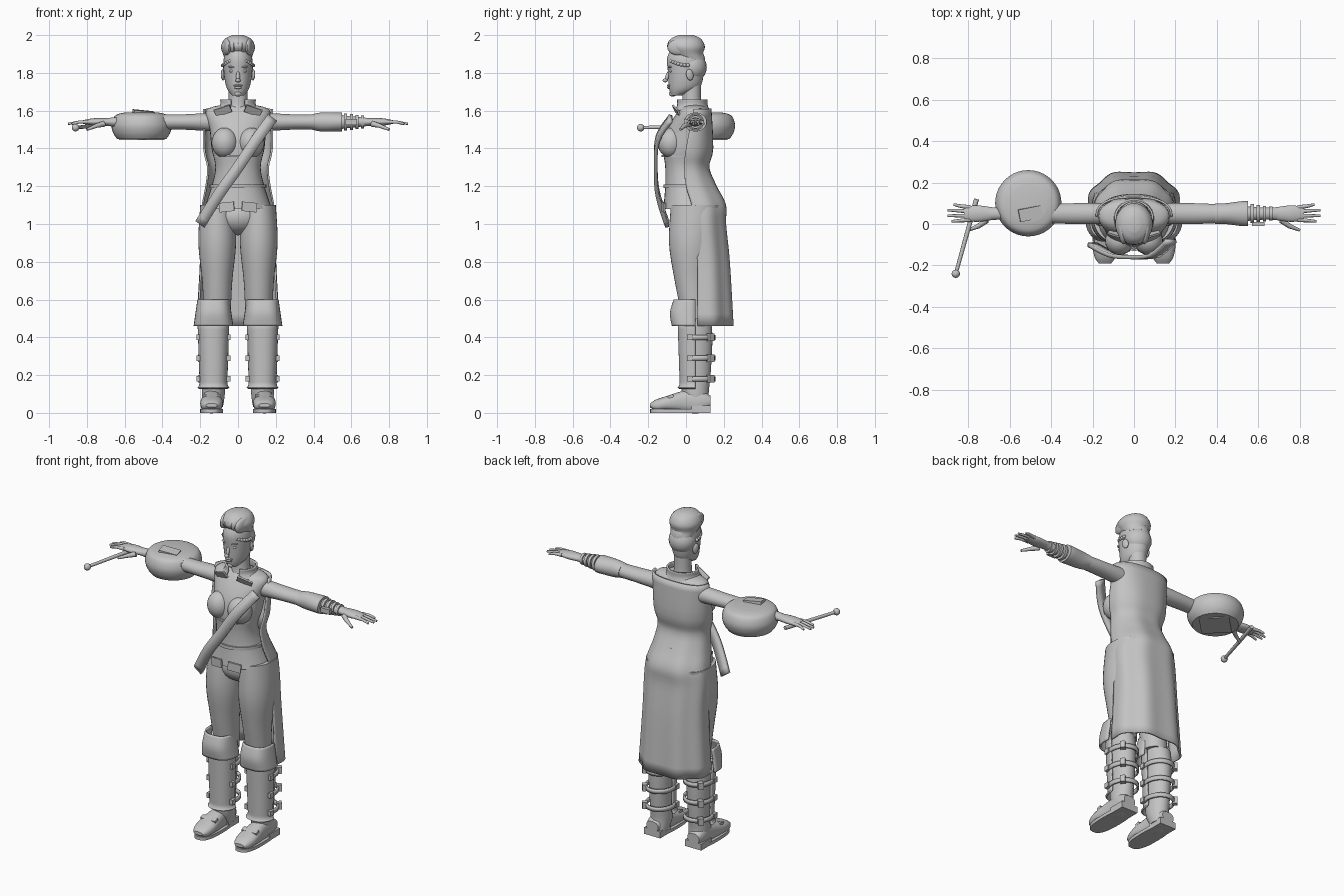
import bpy
import bmesh
from math import sin, cos, pi, radians, copysign
from mathutils import Vector, Matrix, Euler

cube = bpy.data.objects.get("Cube")
if cube:
    bpy.data.objects.remove(cube)

grey = bpy.data.materials.new("plain grey")
grey.use_nodes = True
grey.diffuse_color = (.55, .55, .55, 1)
for node in grey.node_tree.nodes:
    if node.type == 'BSDF_PRINCIPLED':
        node.inputs["Base Color"].default_value = grey.diffuse_color


def add(name, bm, mirror=False, thickness=None):
    """Turn a bmesh into a smooth shaded object that keeps its sharp edges."""
    bmesh.ops.recalc_face_normals(bm, faces=bm.faces)
    for face in bm.faces:
        face.smooth = True
    for edge in bm.edges:
        edge.smooth = edge.calc_face_angle(0) < radians(45)
    mesh = bpy.data.meshes.new(name)
    bm.to_mesh(mesh)
    bm.free()
    mesh.materials.append(grey)
    obj = bpy.data.objects.new(name, mesh)
    bpy.context.collection.objects.link(obj)
    if thickness:
        solidify = obj.modifiers.new("thickness", 'SOLIDIFY')
        solidify.thickness = thickness
        solidify.offset = 0
    if mirror:
        obj.modifiers.new("mirror", 'MIRROR')


def spline(points, steps):
    """Catmull-Rom curve through vectors of any length."""
    points = [points[0], *points, points[-1]]
    path = []
    for before, start, end, after in zip(points, points[1:], points[2:], points[3:]):
        leave, arrive = (end - before) / 2, (after - start) / 2
        for step in range(steps):
            t = step / steps
            straight = start.lerp(end, t)
            bend = (leave - end + start) * (1 - t) - (arrive - end + start) * t
            path.append(straight + bend * t * (1 - t))
    return path + [points[-1]]


def skin(bm, rings, closed):
    """Join neighbouring rings of vertices with quads, and cap closed ones."""
    for low, high in zip(rings, rings[1:]):
        for i in range(len(low) if closed else len(low) - 1):
            k = (i + 1) % len(low)
            bm.faces.new((low[i], low[k], high[k], high[i]))
    if closed:
        bm.faces.new(rings[0])
        bm.faces.new(rings[-1])


def section(position, width, depth=None, shift=0):
    return Vector((position, width, depth or width, shift))


def loft(name, sections, centre=(0, 0), axis='z', sides=32, steps=4, power=2, arc=None, ripple=0, **options):
    """Skin rounded sections along an axis; an arc in degrees leaves an open shell."""
    bm = bmesh.new()
    start, end = arc or (0, 360)
    path = spline([section(*values) for values in sections], steps)
    rings = []
    for row, (along, width, depth, shift) in enumerate(path):
        ring = []
        for i in range(sides + bool(arc)):
            angle = radians(start + (end - start) * i / sides)
            fold = 1 - ripple * row / len(path) * cos(angle * 8)
            c, s = (copysign(abs(v) ** (2 / power), v) * fold for v in (cos(angle), sin(angle)))
            a, b = centre[0] + width * c, centre[1] + shift + depth * s
            ring.append(bm.verts.new({'z': (a, b, along), 'x': (along, a, b), 'y': (a, along, b)}[axis]))
        rings.append(ring)
    skin(bm, rings, not arc)
    add(name, bm, **options)


def band(name, position, half, width, depth, centre, **options):
    loft(name, [(position - half, width, depth), (position + half, width, depth)], centre, steps=1, **options)


def blob(name, centre, size, turn=(0, 0, 0), **options):
    bm = bmesh.new()
    bmesh.ops.create_uvsphere(bm, u_segments=20, v_segments=12, radius=1)
    bm.transform(Matrix.LocRotScale(Vector(centre), Euler(turn), Vector(size)))
    add(name, bm, **options)


def box(name, centre, size, turn=(0, 0, 0), **options):
    bm = bmesh.new()
    bmesh.ops.create_cube(bm, size=1)
    bm.transform(Matrix.LocRotScale(Vector(centre), Euler(turn), Vector(size)))
    add(name, bm, **options)


def rod(name, points, thick, thin, sides=10, **options):
    """Round rod through points, tapering from thick to thin."""
    bm = bmesh.new()
    points = [Vector(point) for point in points]
    aim = (points[-1] - points[0]).to_track_quat('Z', 'Y')
    rings = []
    for row, point in enumerate(points):
        radius = thick + (thin - thick) * row / (len(points) - 1)
        turns = [pi * 2 * i / sides for i in range(sides)]
        rings.append([bm.verts.new(point + aim @ Vector((cos(t), sin(t), 0)) * radius) for t in turns])
    skin(bm, rings, True)
    add(name, bm, **options)


# Torso with tunic
loft("tunic", [(1.08, .18, .15, .03), (1.2, .14, .13, .02), (1.3, .12, .1, -.01), (1.4, .14, .12),
               (1.5, .15, .12, .02), (1.6, .17, .08, .04), (1.63, .09, .05, .04)], power=2.2)
blob("bust", (.07, -.08, 1.43), (.07, .07, .08), mirror=True)
band("waist_belt", 1.2, .01, .15, .14, (0, .02))
band("bodice_seam", 1.36, .005, .13, .12, (0, -.01))
box("tunic_hem_flap", (.06, -.12, 1.09), (.08, .01, .05), (0, .1, .2), mirror=True)
blob("hips", (0, .04, 1.04), (.15, .12, .1))

# Long open coat, collar and lapels
loft("coat", [(1.61, .18, .09, .04), (1.4, .18, .14), (1.3, .16, .13, -.01), (1.2, .17, .16),
              (1.1, .19, .18, .03), (1, .2, .16, .05), (.8, .2, .17, .06), (.46, .22, .19, .06)],
     arc=(0, 180), sides=48, power=2.4, ripple=.03, thickness=.01)
loft("collar", [(1.6, .11, .09), (1.63, .09, .08), (1.66, .09, .08)], (0, .03),
     arc=(-65, 245), thickness=.01)
box("lapel", (.08, -.05, 1.6), (.09, .01, .04), (.5, .3, .3), mirror=True)

# Diagonal chest strap
strap = bmesh.new()
across = Vector((.8, 0, -.6)) * .03
route = [(.18, -.08, 1.56), (.1, -.15, 1.45), (0, -.16, 1.3), (-.1, -.15, 1.16), (-.2, -.1, 1)]
skin(strap, [[strap.verts.new(spot + across), strap.verts.new(spot - across)]
             for spot in spline([Vector(spot) for spot in route], 4)], False)
add("chest_strap", strap, thickness=.02)

# Legs and boots
leg = (.13, .05)
foot_x = .14
loft("thigh", [(1.1, .09, .13), (.9, .1, .12, -.02), (.7, .08, .09, -.02), (.5, .07)],
     (.11, .05), mirror=True)
loft("boot_shaft", [(.5, .07, .08), (.4, .07, .09), (.2, .06, .08), (.1, .06, .07), (.03, .05, .06, .02)],
     leg, mirror=True)
loft("shin_guard", [(.5, .08, .09), (.2, .07, .08), (.15, .07, .08), (.13, .08, .09)],
     leg, arc=(180, 360), power=2.3, thickness=.01, mirror=True)
loft("knee_guard", [(.6, .08, .11), (.53, .09, .13), (.46, .1, .12)],
     leg, arc=(180, 360), power=3, thickness=.01, mirror=True)
loft("foot", [(.13, .04, .03), (.08, .05, .06), (0, .05, .06), (-.1, .06, .04, -.01), (-.16, .05, .03, -.02),
              (-.19, .03, .01, -.02)], (foot_x, .06), axis='y', power=2.4, mirror=True)
band("sole", .01, .01, .06, .155, (foot_x, -.035), power=2.7, mirror=True)
box("heel", (foot_x, .08, .02), (.11, .1, .04), mirror=True)
box("instep_strap", (foot_x, -.08, .085), (.1, .03, .02), (.3, 0, 0), mirror=True)
for z in (.18, .29, .4, .5):
    if z < .5:
        band("boot_strap", z, .013, .08, .09, (.13, .06), arc=(-20, 200), thickness=.01, mirror=True)
        box("rear_buckle", (.19, .13, z), (.03, .03, .04), (0, 0, .7), mirror=True)
    for side in (-1, 1):
        box("side_buckle", (leg[0] + side * .08, .02, z), (.02, .03, .03), mirror=True)

# Arms, hands and fingers
arm = (.05, 1.54)
loft("arm", [(.13, .05), (.3, .05, .04), (.5, .04), (.6, .03), (.7, .03, .02)],
     arm, axis='x', mirror=True)
loft("hand", [(.68, .03, .02), (.76, .04, .02), (.82, .03, .01)], arm, axis='x', mirror=True)
for finger, reach in enumerate((.88, .9, .9, .87)):
    y = .02 * (finger + 1)
    spread = .007 * (finger - 1)
    rod("finger", [(.79, y, 1.54), (.84, y + spread / 2, 1.54), (reach, y + spread, 1.53)],
        .011, .006, mirror=True)
rod("thumb", [(.71, .02, 1.53), (.75, -.01, 1.52), (.8, -.03, 1.5)], .016, .007, mirror=True)
loft("sleeve", [(.39, .05, .04), (.44, .05), (.52, .06, .05), (.55, .06, .05)], arm, axis='x', mirror=True)
for row in range(4):
    radius = .046 - row * .004
    band("wrist_band", .57 + row * .03, .008, radius, radius, arm, axis='x')
box("wrist_buckle", (.6, 0, arm[1]), (.06, .02, .03))

# Drum and beater
drum = (-.51, .1)
loft("drum", [(1.45, .13), (1.48, .15), (1.52, .16), (1.56, .15), (1.58, .13), (1.59, .09)], drum, sides=40)
band("drum_base_frame", 1.45, .005, .12, .12, drum, sides=4)
box("drum_patch", (-.5, .05, 1.59), (.11, .06, .02), (.1, .1, .2))
tip = (-.86, -.24, 1.51)
rod("beater", [(-.76, .12, 1.52), tip], .012, .009)
blob("beater_knob", tip, (.02, .02, .02))

# Neck and head
loft("neck", [(1.6, .06), (1.65, .05), (1.75, .05)], (0, .03))
loft("head", [(1.68, .03, .03, -.05), (1.72, .06, .08, -.01), (1.8, .075, .095), (1.88, .075, .1),
              (1.94, .05, .07)])
blob("nose", (0, -.1, 1.78), (.01, .01, .03), (-.3, 0, 0))
blob("nose_tip", (0, -.11, 1.76), (.014, .014, .01))
blob("upper_lip", (0, -.09, 1.733), (.024, .01, .006))
blob("lower_lip", (0, -.09, 1.722), (.02, .01, .007))
blob("chin", (0, -.07, 1.69), (.02, .02, .016))
blob("eye", (.03, -.08, 1.81), (.016, .01, .008), mirror=True)
blob("brow", (.03, -.085, 1.83), (.024, .01, .006), (0, -.1, .2), mirror=True)
blob("ear", (.08, .02, 1.79), (.01, .02, .03), (.2, 0, .3), mirror=True)

# Swept-up hair with a braided band
blob("back_hair", (0, .03, 1.83), (.08, .08, .08))
loft("quiff", [(1.87, .07, .07, .03), (1.9, .08, .08, .01), (1.94, .09, .1), (1.98, .07, .08), (2, .03, .04)])
for lock in range(-2, 3):
    blob("hair_lock", (lock * .03, -.03, 1.95 - abs(lock) * .006), (.02, .07, .045), (.1, 0, lock * -.08))
beads = 18
for bead in range(beads + 1):
    angle = pi + pi * bead / beads
    place = (.08 * cos(angle), .01 + .1 * sin(angle), 1.87 - .03 * cos(angle) ** 2)
    blob("braid_bead", place, (.01, .01, .01))
